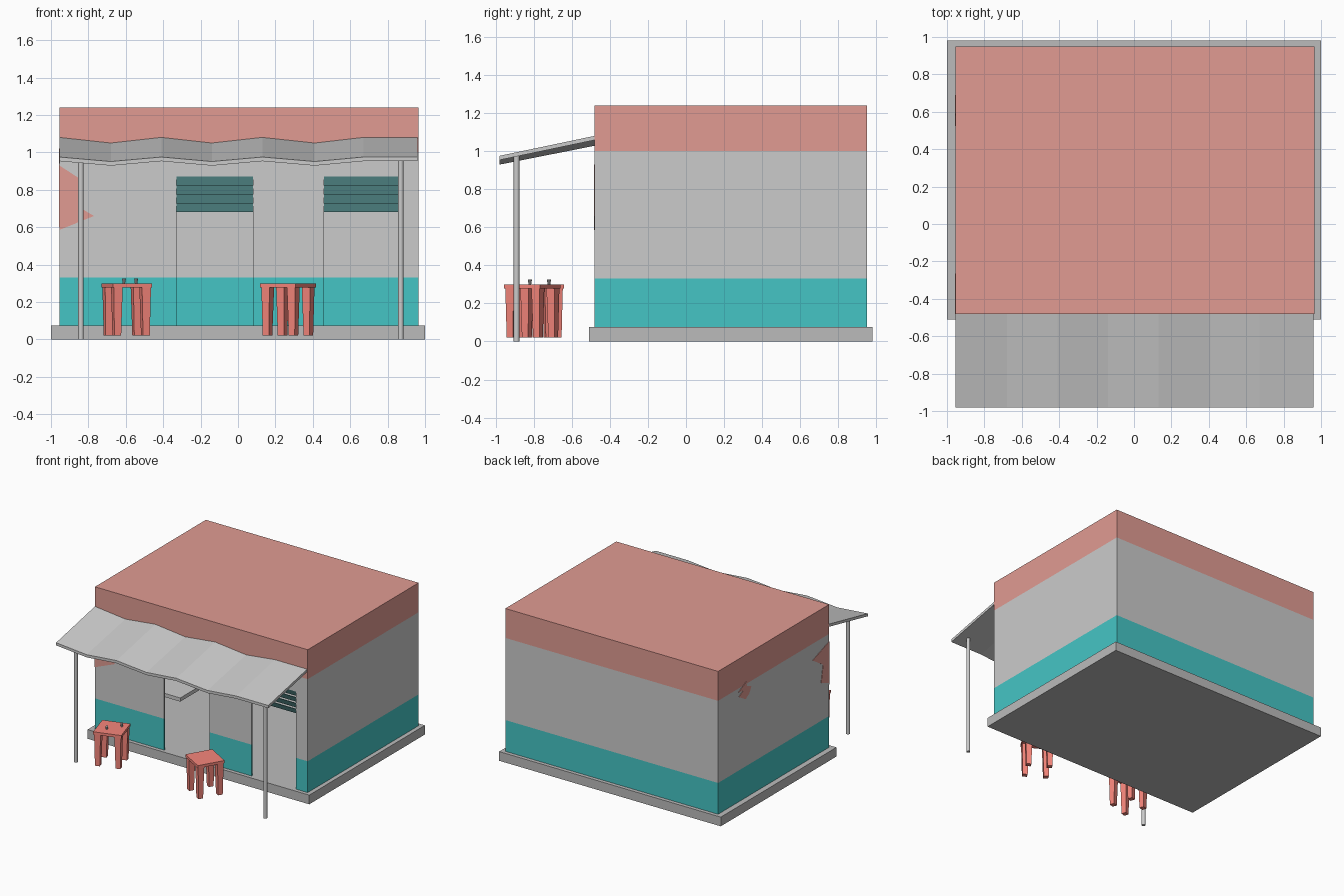
import bpy, bmesh, math
from mathutils import Matrix, Vector

if "Cube" in bpy.data.objects:
    bpy.data.objects.remove(bpy.data.objects["Cube"])


def mat(name, r, g, b):
    m = bpy.data.materials.new(name)
    m.diffuse_color = (r, g, b, 1)
    m.use_nodes = True
    m.node_tree.nodes["Principled BSDF"].inputs["Base Color"].default_value = m.diffuse_color
    return m


TEAL = mat("teal_paint", 0.06, 0.56, 0.56)
DARK_TEAL = mat("louvre_teal", 0.14, 0.41, 0.41)
BRICK = mat("brick_red", 0.75, 0.33, 0.29)
PLASTIC = mat("stool_red", 0.93, 0.24, 0.20)
CONCRETE = mat("concrete", 0.5, 0.5, 0.5)


def finish(bm, name, material=None):
    bmesh.ops.recalc_face_normals(bm, faces=bm.faces)
    me = bpy.data.meshes.new(name)
    bm.to_mesh(me)
    bm.free()
    ob = bpy.data.objects.new(name, me)
    bpy.context.collection.objects.link(ob)
    if material:
        me.materials.append(material)
    return ob


def add_box(bm, x0, x1, y0, y1, z0, z1):
    m = Matrix.Translation(((x0 + x1) / 2, (y0 + y1) / 2, (z0 + z1) / 2))
    m = m @ Matrix.Diagonal((x1 - x0, y1 - y0, z1 - z0, 1))
    return bmesh.ops.create_cube(bm, size=1, matrix=m)["verts"]


def box(name, dims, material=None):
    bm = bmesh.new()
    add_box(bm, *dims)
    return finish(bm, name, material)


def cone(name, x, y, z0, z1, r0, r1, sides):
    bm = bmesh.new()
    bmesh.ops.create_cone(bm, cap_ends=True, segments=sides, radius1=r0, radius2=r1,
                          depth=z1 - z0, matrix=Matrix.Translation((x, y, (z0 + z1) / 2)))
    return finish(bm, name)


def plate(name, pts, offset, material):
    """Flat polygon given a small thickness."""
    bm = bmesh.new()
    f = bm.faces.new([bm.verts.new(p) for p in pts])
    r = bmesh.ops.extrude_face_region(bm, geom=[f])
    bmesh.ops.translate(bm, vec=offset,
                        verts=[v for v in r["geom"] if isinstance(v, bmesh.types.BMVert)])
    return finish(bm, name, material)


# Building limits, wall thickness and the two door openings
X0, X1, Y0, Y1, T = -0.955, 0.965, -0.48, 0.95, 0.01
OPENINGS = [(-0.33, 0.08), (0.46, 0.86)]
PIERS = [(X0, -0.33), (0.08, 0.46), (0.86, X1)]

# Foundation slab
box("foundation_slab", (-1, 1, -0.51, 0.98, 0, 0.075), CONCRETE)


# Painted wall bands, the lower ones broken by the openings
def wall_band(name, z0, z1, front_spans, material=None):
    bm = bmesh.new()
    add_box(bm, X0, X0 + T, Y0 + T, Y1 - T, z0, z1)
    add_box(bm, X1 - T, X1, Y0 + T, Y1 - T, z0, z1)
    add_box(bm, X0, X1, Y1 - T, Y1, z0, z1)
    for a, b in front_spans:
        add_box(bm, a, b, Y0, Y0 + T, z0, z1)
    finish(bm, name, material)


wall_band("lower_wall", 0.075, 0.33, PIERS, TEAL)
wall_band("middle_wall", 0.33, 0.87, PIERS)
wall_band("upper_wall", 0.87, 1.0, [(X0, X1)])
wall_band("parapet", 1.0, 1.23, [(X0, X1)], BRICK)
box("roof", (X0, X1, Y0, Y1, 1.23, 1.24), BRICK)

# Louvres above the doorways
for i, (a, b) in enumerate(OPENINGS):
    bm = bmesh.new()
    for k in range(4):
        z = 0.68 + 0.0475 * k
        for v in add_box(bm, a, b, Y0, Y0 + 0.006, z, z + 0.0475):
            v.co.y += 0.025 * (z + 0.0475 - v.co.z) / 0.0475
    finish(bm, f"louvre_{i + 1}", DARK_TEAL)

# Shelf inside on the left wall
box("inner_shelf", (X0 + T, -0.43, -0.13, 0.25, 0.31, 0.34))

# Bare brick patches where the plaster has fallen
plate("brick_patch_front",
      [(x, Y0, z) for x, z in [(X0, .93), (-.855, .865), (-.855, .71), (-.77, .66), (X0, .585)]],
      (0, -0.003, 0), BRICK)
plate("brick_patch_corner",
      [(X0, y, z) for y, z in [(Y0, .94), (-.265, .865), (-.40, .78), (-.375, .64), (Y0, .60)]],
      (-0.003, 0, 0), BRICK)
plate("brick_patch_side",
      [(X0, y, z) for y, z in [(.69, .97), (.59, 1.02), (.58, .98), (.525, .96), (.55, .91),
                               (.60, .88), (.685, .93), (.63, .96)]],
      (-0.003, 0, 0), BRICK)

# Corrugated awning sheet
xs = [X0, -0.68, -0.41, -0.14, 0.13, 0.41, 0.67, 0.96]
dz = [0, -0.03, 0, -0.03, 0, -0.03, 0, 0]
bm = bmesh.new()
rows = [[bm.verts.new((x, y, z + d * s - t)) for x, d in zip(xs, dz)]
        for y, z, s, t in [(Y0, 1.08, 1, 0), (-0.98, 0.975, 0.8, 0),
                           (-0.98, 0.975, 0.8, 0.022), (Y0, 1.08, 1, 0.022)]]
for r in range(4):
    p, q = rows[r], rows[(r + 1) % 4]
    for i in range(len(xs) - 1):
        bm.faces.new((p[i], p[i + 1], q[i + 1], q[i]))
for e in (0, -1):
    bm.faces.new([r[e] for r in rows])
finish(bm, "awning")

# Awning posts
for side, x in (("left", -0.84), ("right", 0.87)):
    post = cone(f"{side}_post", x, -0.89, 0, 0.975, 0.015, 0.015, 12)
    for p in post.data.polygons:
        p.use_smooth = len(p.vertices) == 4


# Plastic stools with tapered legs
def stool(name, x, y, degrees):
    bm = bmesh.new()
    h = 0.109
    add_box(bm, -h, h, -h, h, 0.278, 0.30)
    for sx in (-1, 1):
        for sy in (-1, 1):
            for v in add_box(bm, 0.054, 0.104, 0.054, 0.104, 0.02, 0.28):
                if v.co.z < 0.1:
                    v.co.x = 0.08 + (v.co.x - 0.079) * 0.75
                    v.co.y = 0.08 + (v.co.y - 0.079) * 0.75
                v.co.x *= sx
                v.co.y *= sy
    ob = finish(bm, name, PLASTIC)
    ob.location = (x, y, 0)
    ob.rotation_euler.z = math.radians(degrees)


stool("left_stool", -0.595, -0.777, 17)
stool("right_stool", 0.267, -0.807, -30)

# Small glasses on the left stool
for i, (x, y) in enumerate([(-0.61, -0.82), (-0.545, -0.72)]):
    cone(f"glass_{i + 1}", x, y, 0.30, 0.325, 0.007, 0.011, 10)
